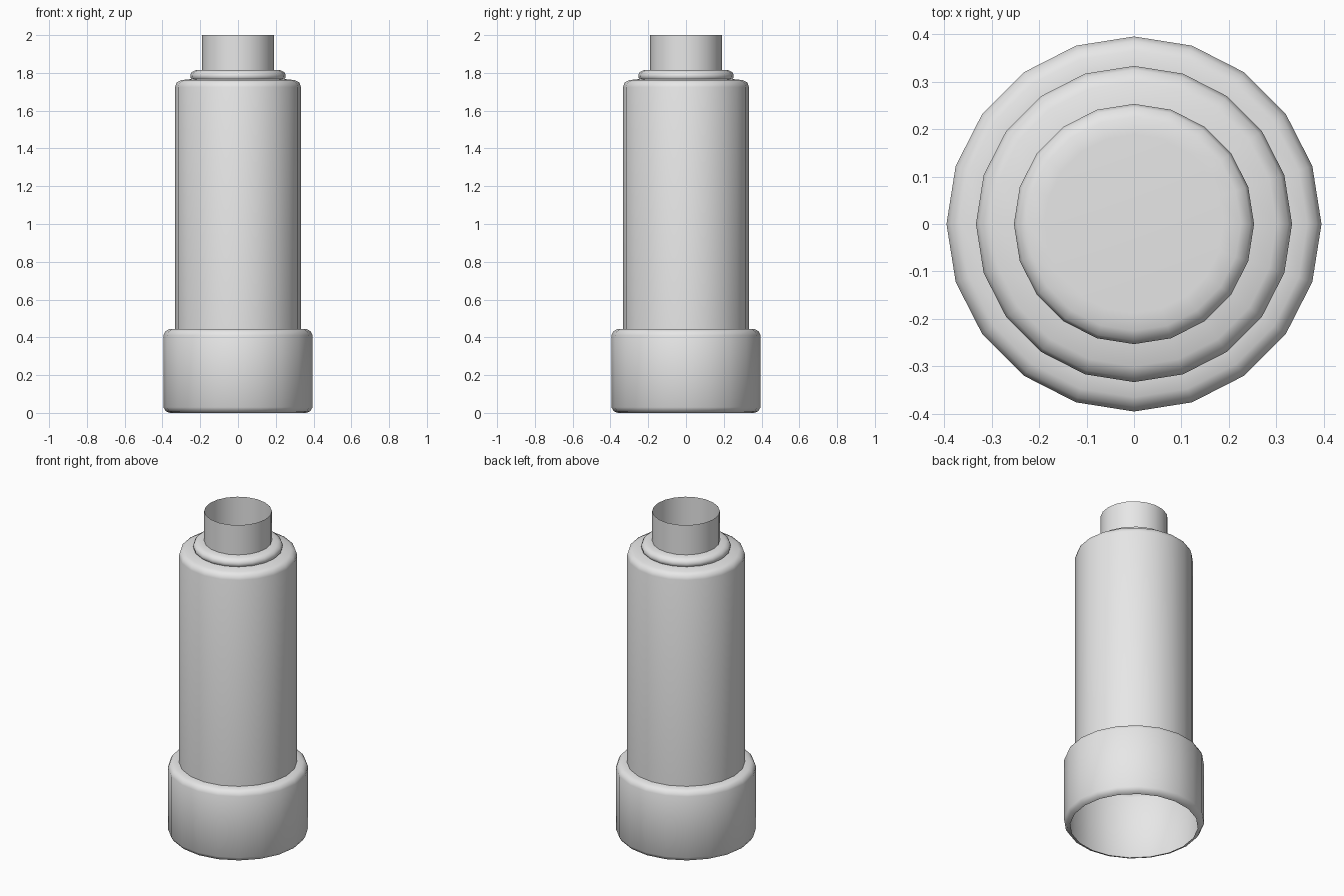
import bpy
import bmesh
import math

SIDES = 20

cube = bpy.data.objects.get("Cube")
if cube:
    bpy.data.objects.remove(cube, do_unlink=True)

grey = bpy.data.materials.new("light_grey")
grey.use_nodes = True
grey.diffuse_color = (0.8, 0.8, 0.8, 1)
grey.node_tree.nodes["Principled BSDF"].inputs["Base Color"].default_value = (0.8, 0.8, 0.8, 1)


def turned_part(name, profile, cap_end=False):
    """Revolve a (radius, height) profile about z, outside facing out."""
    bm = bmesh.new()
    rings = []
    for radius, z in profile:
        rings.append([bm.verts.new((radius * math.cos(i * math.tau / SIDES),
                                    radius * math.sin(i * math.tau / SIDES), z))
                      for i in range(SIDES)])
    for low, high in zip(rings, rings[1:]):
        for i in range(SIDES):
            j = (i + 1) % SIDES
            bm.faces.new((low[i], low[j], high[j], high[i]))
    if cap_end:
        bm.faces.new(rings[-1])
    mesh = bpy.data.meshes.new(name)
    bm.to_mesh(mesh)
    bm.free()
    mesh.materials.append(grey)
    obj = bpy.data.objects.new(name, mesh)
    bpy.context.collection.objects.link(obj)
    bpy.ops.object.select_all(action='DESELECT')
    obj.select_set(True)
    bpy.context.view_layer.objects.active = obj
    bpy.ops.object.shade_smooth_by_angle(angle=math.radians(60))
    return obj


# Wide hollow collar, open underneath
turned_part("base_collar", [(0.36, 0), (0.382, 0.008), (0.395, 0.03), (0.395, 0.41),
                            (0.385, 0.432), (0.365, 0.443), (0.33, 0.445)])

# Long main barrel with a rounded shoulder
turned_part("barrel", [(0.333, 0.44), (0.333, 1.725), (0.325, 1.75),
                       (0.30, 1.762), (0.24, 1.768)])

# Rounded ring on the shoulder, closed across the middle
turned_part("neck_ring", [(0.24, 1.762), (0.251, 1.773), (0.253, 1.787), (0.246, 1.803),
                          (0.225, 1.814), (0.188, 1.816)], cap_end=True)

# Thin open tube at the top
turned_part("top_tube", [(0.19, 1.81), (0.19, 2.0)])
